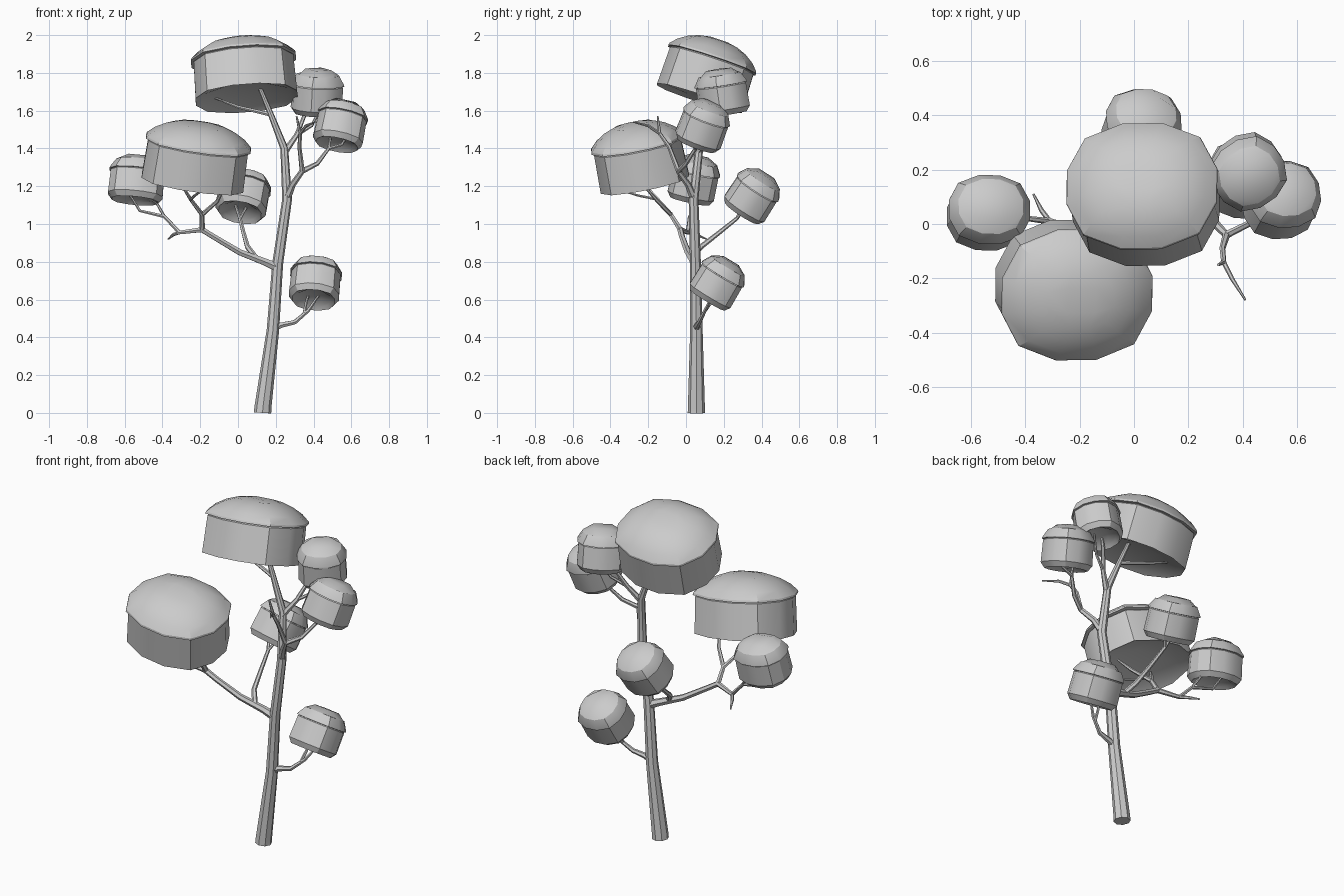
import bpy, bmesh, math
from mathutils import Vector

cube = bpy.data.objects.get("Cube")
if cube:
    bpy.data.objects.remove(cube)

grey = bpy.data.materials.new("plain_grey")
grey.use_nodes = True
grey.diffuse_color = (0.6, 0.6, 0.6, 1)
grey.node_tree.nodes["Principled BSDF"].inputs["Base Color"].default_value = (0.6, 0.6, 0.6, 1)


def finish(obj, angle):
    bpy.ops.object.select_all(action='DESELECT')
    obj.select_set(True)
    bpy.context.view_layer.objects.active = obj
    if obj.type == 'CURVE':
        bpy.ops.object.convert(target='MESH')
        obj = bpy.context.object
    obj.data.materials.clear()
    obj.data.materials.append(grey)
    bpy.ops.object.shade_smooth_by_angle(angle=math.radians(angle))


# Tapered limb through (x, y, z, radius) points
def limb(name, points, sides=1):
    curve = bpy.data.curves.new(name, 'CURVE')
    curve.dimensions = '3D'
    curve.bevel_depth = 1
    curve.bevel_resolution = sides
    curve.use_fill_caps = True
    spline = curve.splines.new('POLY')
    spline.points.add(len(points) - 1)
    for p, (x, y, z, r) in zip(spline.points, points):
        p.co = (x, y, z, 1)
        p.radius = r
    obj = bpy.data.objects.new(name, curve)
    bpy.context.collection.objects.link(obj)
    finish(obj, 40)


# Rounded-square ring of vertices
def ring(bm, r, z, count=12, power=2.5):
    verts = []
    for i in range(count):
        a = math.tau * (i + 0.5) / count
        c, s = math.cos(a), math.sin(a)
        k = r * (abs(c) ** power + abs(s) ** power) ** (-1 / power)
        verts.append(bm.verts.new((k * c, k * s, z)))
    return verts


# Close a ring with a three by three patch of faces
def patch(bm, rim, r, z):
    inner = ring(bm, r, z, 4)
    for k in range(4):
        n = (k + 1) % 4
        bm.faces.new((rim[3 * k], rim[3 * k + 1], rim[3 * k + 2], inner[k]))
        bm.faces.new((rim[3 * k + 2], rim[3 * n], inner[n], inner[k]))
    bm.faces.new(inner)


# Leaf clump: drum with a dished base below an overhanging domed cap
RIM = [(.98, .13), (.95, .15), (1.03, .155), (1.02, .19)]
BIG = [(.86, -.44), (1, -.5)] + RIM + [(.88, .3), (.68, .4), (.45, .47)]
SMALL = [(.7, -.44), (.84, -.5), (1, -.38)] + RIM + [(.82, .38)]


def clump(name, centre, axis, radius, height, profile, top, yaw=0, stretch=1):
    bm = bmesh.new()
    rings = [ring(bm, r * radius, z * height) for r, z in profile]
    for a, b in zip(rings, rings[1:]):
        for i in range(12):
            j = (i + 1) % 12
            bm.faces.new((a[i], a[j], b[j], b[i]))
    patch(bm, rings[0], radius * .4, -.36 * height)
    patch(bm, rings[-1], radius * top, .5 * height)
    bmesh.ops.recalc_face_normals(bm, faces=bm.faces)
    mesh = bpy.data.meshes.new(name)
    turn = Vector((0, 0, 1)).rotation_difference(Vector(axis))
    c, s = math.cos(yaw), math.sin(yaw)
    for v in bm.verts:
        x, y, z = v.co.x * stretch, v.co.y, v.co.z
        v.co = turn @ Vector((c * x - s * y, s * x + c * y, z))
    bm.to_mesh(mesh)
    bm.free()
    obj = bpy.data.objects.new(name, mesh)
    obj.location = centre
    bpy.context.collection.objects.link(obj)
    finish(obj, 28)


# Foliage
clump("crown_foliage", (.033, .122, 1.82), (-.08, .33, 1), .24, .325, BIG, .25, stretch=1.14)
clump("front_foliage", (-.217, -.25, 1.375), (.15, -.2, 1), .242, .325, BIG, .25, stretch=1.14)
for name, centre, axis, yaw, stretch in [
    ("right_side_foliage", (-.535, .045, 1.24), (.1, .22, 1), 0, 1.16),
    ("back_foliage", (.03, .36, 1.16), (.2, .65, 1), 0, 1.08),
    ("low_foliage", (.41, .175, .70), (.1, .6, 1), 0, 1.06),
    ("upper_left_foliage", (.42, .19, 1.70), (.05, -.15, 1), .6, 1.04),
    ("outer_left_foliage", (.545, .095, 1.53), (.2, .38, 1), .1, 1.05),
]:
    clump(name, centre, axis, .127, .24, SMALL, .5, yaw, stretch)

# Trunk
limb("trunk", [(.13, .055, 0, .046), (.132, .055, .03, .045), (.185, .055, .44, .033),
               (.21, .05, .79, .029), (.26, .04, 1.13, .026), (.245, .07, 1.4, .021),
               (.17, .085, 1.59, .015), (.1, .1, 1.76, .01)], 2)
limb("crown_twig", [(.17, .085, 1.58, .012), (0, .13, 1.62, .009), (-.13, .14, 1.67, .005)])

# Long branch on the right with its forks
limb("right_branch", [(.21, .05, .77, .026), (.14, .04, .8, .021), (.01, .01, .85, .018),
                      (-.125, -.02, .93, .016), (-.19, -.03, .97, .016)])
limb("right_outer_branch", [(-.19, -.03, .97, .015), (-.31, .01, .955, .012), (-.39, .02, 1.04, .01),
                            (-.52, .04, 1.07, .008), (-.57, .05, 1.15, .006)])
limb("right_outer_twig", [(-.39, .02, 1.04, .008), (-.43, .05, 1.11, .007), (-.5, .06, 1.16, .005)])
limb("bare_right_twig", [(-.31, .01, .955, .01), (-.34, .05, .945, .009), (-.37, .11, .92, .004)])
limb("front_branch", [(-.19, -.03, .97, .015), (-.19, -.08, 1.05, .013), (-.25, -.15, 1.13, .01),
                      (-.3, -.22, 1.21, .006)])
limb("front_fork", [(-.19, -.08, 1.05, .012), (-.11, -.15, 1.12, .01), (-.07, -.22, 1.2, .006)])
limb("front_twig", [(-.25, -.15, 1.13, .008), (-.23, -.25, 1.15, .007), (-.2, -.32, 1.17, .005)])

# Back branch
limb("back_branch", [(.09, .03, .825, .016), (.05, .08, .88, .014), (.03, .17, .95, .012),
                     (.01, .27, 1.03, .01), (-.02, .32, 1.12, .006)])
limb("back_twig", [(.01, .27, 1.03, .009), (.05, .32, 1.1, .006)])

# Low branch
limb("low_branch", [(.19, .055, .45, .022), (.23, .06, .465, .016), (.3, .07, .48, .013),
                    (.37, .1, .54, .01), (.44, .15, .64, .005)])
limb("low_twig", [(.35, .09, .525, .009), (.36, .13, .58, .008), (.38, .16, .65, .005)])

# Upper branches on the left
limb("outer_left_branch", [(.26, .04, 1.14, .022), (.29, .01, 1.21, .017), (.34, -.04, 1.28, .015),
                           (.42, 0, 1.32, .012), (.48, .05, 1.4, .009), (.49, .07, 1.46, .006)])
limb("outer_left_twig", [(.48, .05, 1.4, .009), (.55, .06, 1.42, .008), (.58, .08, 1.47, .005)])
limb("bare_left_branch", [(.34, -.04, 1.28, .014), (.325, -.09, 1.41, .011), (.33, -.14, 1.48, .01),
                          (.31, -.15, 1.57, .005)])
limb("bare_left_twig", [(.33, -.14, 1.48, .009), (.36, -.2, 1.52, .008), (.41, -.28, 1.54, .004)])
limb("upper_left_branch", [(.247, .065, 1.38, .018), (.31, .11, 1.47, .013), (.35, .16, 1.57, .01),
                           (.39, .19, 1.64, .006)])
limb("upper_left_twig", [(.31, .11, 1.47, .01), (.39, .15, 1.52, .008), (.44, .19, 1.62, .005)])
